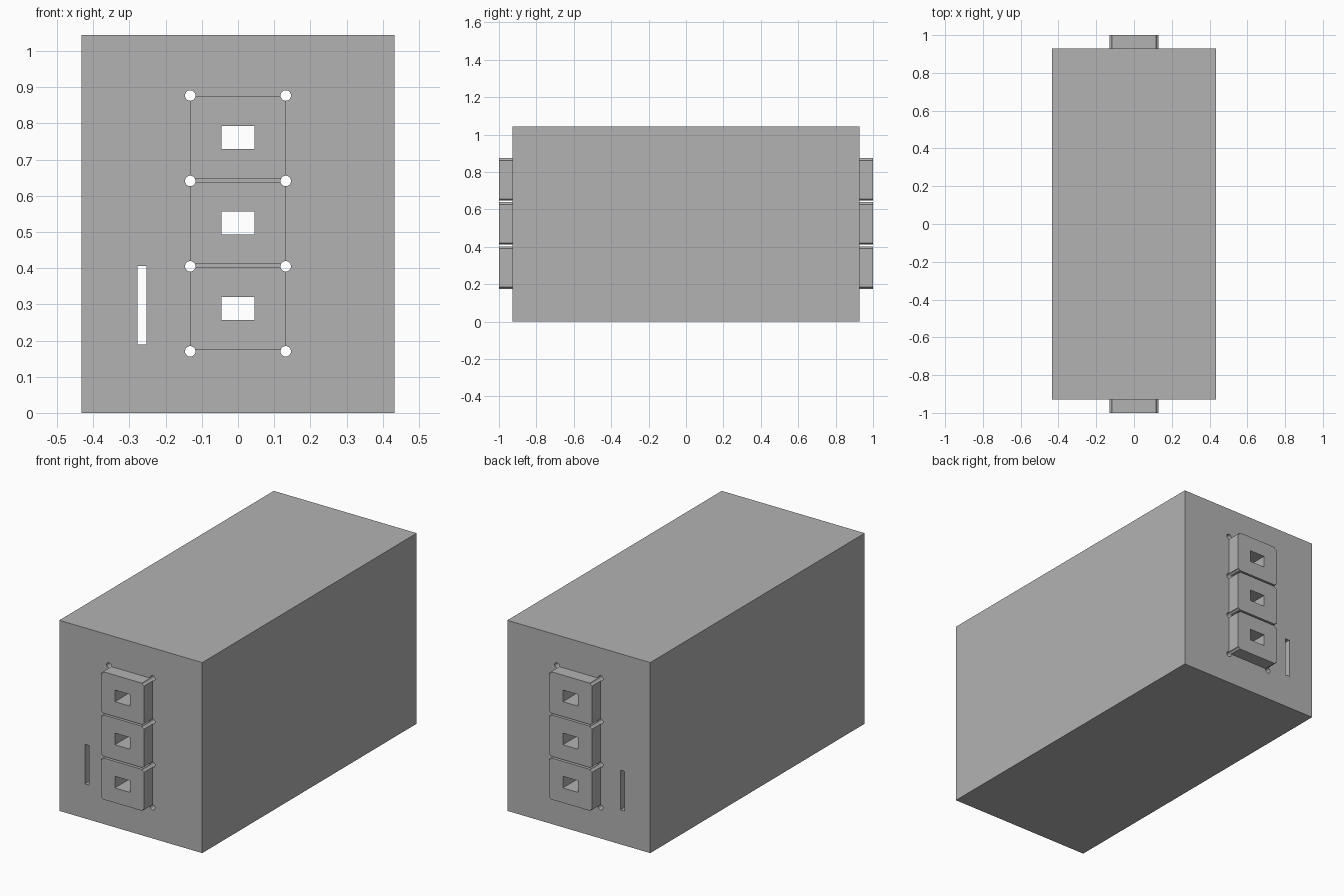
import bpy, bmesh, math
from mathutils import Matrix, Vector

if "Cube" in bpy.data.objects:
    bpy.data.objects.remove(bpy.data.objects["Cube"])

grey = bpy.data.materials.new("plain grey")
grey.diffuse_color = (0.45, 0.45, 0.45, 1)
grey.use_nodes = True
grey.node_tree.nodes["Principled BSDF"].inputs["Base Color"].default_value = grey.diffuse_color


def add_box(bm, x0, x1, y0, y1, z0, z1):
    size = Vector((x1 - x0, y1 - y0, z1 - z0))
    mid = Vector(((x0 + x1) / 2, (y0 + y1) / 2, (z0 + z1) / 2))
    bmesh.ops.create_cube(bm, size=1, matrix=Matrix.Translation(mid) @ Matrix.Diagonal((*size, 1)))


def add_rod(bm, x, z, r):
    bmesh.ops.create_cone(bm, cap_ends=True, segments=32, radius1=r, radius2=r, depth=2.4,
                          matrix=Matrix.Translation((x, 0, z)) @ Matrix.Rotation(math.pi / 2, 4, 'X'))


def finish(bm, name):
    me = bpy.data.meshes.new(name)
    bm.to_mesh(me)
    bm.free()
    ob = bpy.data.objects.new(name, me)
    bpy.context.collection.objects.link(ob)
    me.materials.append(grey)
    return ob


CENTRES = [0.2885, 0.525, 0.761]   # heights of the three sockets
HOLES = [0.17, 0.405, 0.641, 0.877]  # heights of the corner holes

# cutter: everything that runs straight through from front to back
bm = bmesh.new()
for z in CENTRES:
    add_box(bm, -0.046, 0.046, -1.2, 1.2, z - 0.032, z + 0.032)
for z in HOLES:
    for x in (-0.132, 0.132):
        add_rod(bm, x, z, 0.0145)
add_box(bm, -0.278, -0.253, -1.2, 1.2, 0.189, 0.406)
cutter = finish(bm, "through_hole_cutter")
cutter.hide_render = True

# main body
parts = []
bm = bmesh.new()
add_box(bm, -0.433, 0.433, -0.928, 0.928, 0, 1.044)
parts.append(finish(bm, "body"))

# raised socket blocks on both ends
for side, (y0, y1) in {"front": (-1, -0.928), "back": (0.928, 1)}.items():
    for i, z in enumerate(CENTRES):
        bm = bmesh.new()
        add_box(bm, -0.131, 0.131, y0, y1, z - 0.1135, z + 0.1135)
        parts.append(finish(bm, f"{side}_socket_block_{i + 1}"))

# cut the holes and corner notches
for ob in parts:
    bpy.ops.object.select_all(action='DESELECT')
    ob.select_set(True)
    bpy.context.view_layer.objects.active = ob
    mod = ob.modifiers.new("holes", 'BOOLEAN')
    mod.operation = 'DIFFERENCE'
    mod.solver = 'EXACT'
    mod.object = cutter
    bpy.ops.object.modifier_apply(modifier=mod.name)
    bpy.ops.object.shade_smooth_by_angle(angle=math.radians(30))

bpy.data.objects.remove(cutter)
